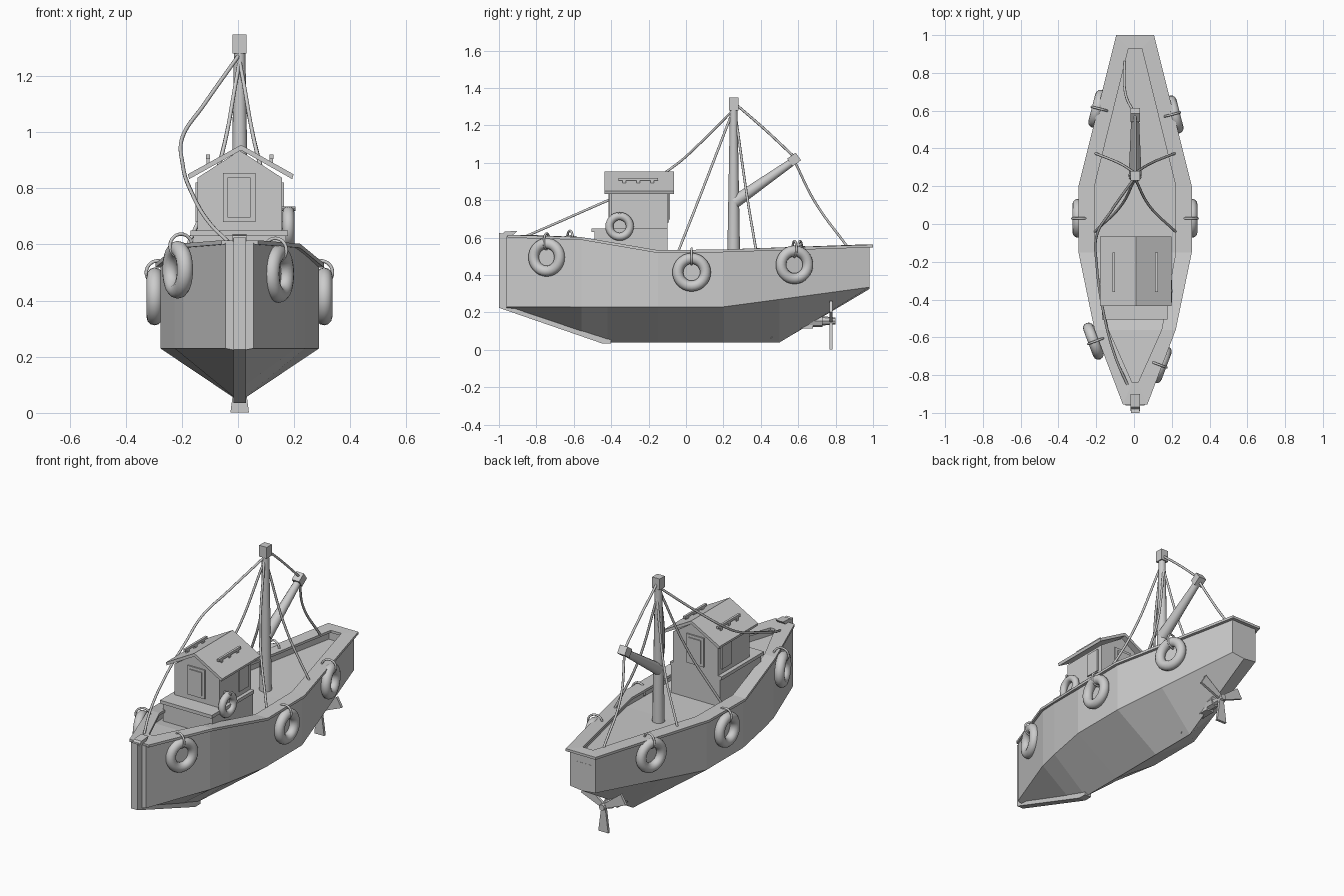
import bpy, math
from mathutils import Vector

if "Cube" in bpy.data.objects:
    bpy.data.objects.remove(bpy.data.objects["Cube"])

CX = 0.006  # hull centre line


def mesh_obj(name, verts, faces):
    me = bpy.data.meshes.new(name)
    me.from_pydata(verts, [], faces)
    ob = bpy.data.objects.new(name, me)
    bpy.context.collection.objects.link(ob)
    bpy.context.view_layer.objects.active = ob
    bpy.ops.object.select_all(action='DESELECT')
    ob.select_set(True)
    bpy.ops.object.mode_set(mode='EDIT')
    bpy.ops.mesh.select_all(action='SELECT')
    bpy.ops.mesh.normals_make_consistent(inside=False)
    bpy.ops.object.mode_set(mode='OBJECT')
    return ob


def box(name, x, y, z):
    v = [(a + CX, b, c) for a in x for b in y for c in z]
    return mesh_obj(name, v, [(0, 1, 3, 2), (4, 5, 7, 6), (0, 1, 5, 4),
                              (2, 3, 7, 6), (0, 2, 6, 4), (1, 3, 7, 5)])


def prism(name, pts, lo, hi, axis):
    """Extrude a 2D profile along x (pts are y,z) or y (pts are x,z)."""
    n = len(pts)
    v = [(d + CX, a, b) if axis == 'x' else (a + CX, d, b) for d in (lo, hi) for a, b in pts]
    f = [(i, (i + 1) % n, n + (i + 1) % n, n + i) for i in range(n)]
    return mesh_obj(name, v, f + [tuple(range(n)), tuple(range(n, 2 * n))])


def cone(name, p, q, r1, r2, n=12):
    p, q = Vector(p), Vector(q)
    bpy.ops.mesh.primitive_cone_add(vertices=n, radius1=r1, radius2=r2, depth=(q - p).length,
                                    location=(p + q) / 2,
                                    rotation=(q - p).to_track_quat('Z', 'Y').to_euler())
    ob = bpy.context.object
    ob.name = name
    bpy.ops.object.shade_smooth_by_angle()
    return ob


def torus(name, loc, rot, R, r, seg=28):
    bpy.ops.mesh.primitive_torus_add(major_radius=R, minor_radius=r, major_segments=seg,
                                     minor_segments=12, location=loc, rotation=rot)
    bpy.context.object.name = name
    bpy.ops.object.shade_smooth()


def rope(name, pts, r=0.007):
    cu = bpy.data.curves.new(name, 'CURVE')
    cu.dimensions = '3D'
    cu.bevel_depth, cu.bevel_resolution, cu.use_fill_caps = r, 2, True
    s = cu.splines.new('BEZIER')
    s.bezier_points.add(len(pts) - 1)
    for b, p in zip(s.bezier_points, pts):
        b.co = p
        b.handle_left_type = b.handle_right_type = 'AUTO'
    bpy.context.collection.objects.link(bpy.data.objects.new(name, cu))


# Hull: stations of (y, half width, rail z, chine z, keel z)
stations = [(-.96, .05, .605, .23, .22), (-.56, .2, .592, .23, .085), (-.42, .232, .57, .23, .04),
            (-.15, .283, .525, .23, .04), (.2, .283, .53, .23, .04),
            (.5, .207, .54, .27, .04), (.98, .085, .555, .335, .325)]
verts, faces = [], []
for y, w, r, c, k in stations:
    half = [(w, c), (w, r), (w - .03, r), (w - .03, r - .06)]
    loop = [(0, k)] + half + [(-a, b) for a, b in reversed(half)]
    verts += [(a + CX, y, b) for a, b in loop]
N = 9
for s in range(len(stations) - 1):
    for i in range(N):
        j = (i + 1) % N
        faces.append((s * N + i, s * N + j, s * N + N + j, s * N + N + i))
faces += [tuple(range(N)), tuple(range(len(verts) - N, len(verts)))]
mesh_obj("hull", verts, faces)
box("transom_board", (-.084, .084), (.95, .979), (.45, .555))
box("bow_filler", (-.05, .05), (-.96, -.9), (.5, .605))

# Rail cap: (outer x, outer y, inner x, inner y, z)
rail = [(.10, 1, .035, .93, .548), (.3, .2, .215, .2, .522), (.3, -.15, .215, -.15, .518),
        (.215, -.56, .14, -.56, .588), (.065, -.955, .015, -.84, .6)]
ring = rail + [(-a, b, -c, d, z) for a, b, c, d, z in reversed(rail)]
verts = []
for a, b, c, d, z in ring:
    verts += [(a + CX, b, z), (c + CX, d, z), (c + CX, d, z + .015), (a + CX, b, z + .015)]
n = len(ring)
faces = [(4 * i + k, 4 * i + (k + 1) % 4, 4 * ((i + 1) % n) + (k + 1) % 4, 4 * ((i + 1) % n) + k)
         for i in range(n) for k in range(4)]
mesh_obj("rail_cap", verts, faces)

# Stem and forward keel
prism("stem", [(-1, .625), (-1, .225), (-.45, .035), (-.4, .035), (-.4, .06), (-.94, .25), (-.94, .615)],
      -.022, .022, 'x')
prism("stem_head", [(-.99, .61), (-.97, .632), (-.9, .637), (-.93, .61)], -.025, .025, 'x')

# Wheelhouse
box("house_base", (-.165, .165), (-.49, -.1), (.45, .632))
box("house_base_cap", (-.175, .172), (-.505, -.1), (.63, .65))
prism("cabin", [(-.15, .65), (.15, .65), (.15, .838), (0, .935), (-.15, .838)], -.4, -.1, 'y')
prism("roof", [(-.185, .85), (.005, .955), (.192, .85), (.187, .833), (.005, .936), (-.18, .833)],
      -.435, -.065, 'y')
for label, y, s in (("front", -.4, -1), ("back", -.1, 1)):
    box(label + "_door_frame", (-.06, .056), sorted((y, y + s * .008)), (.68, .855))
    box(label + "_door_panel", (-.043, .039), sorted((y, y + s * .014)), (.697, .838))
for s in (-1, 1):
    box("side_window_frame", sorted((s * .15, s * .158)), (-.22, -.13), (.68, .82))
    # Roof handrails
    x = s * .113
    box("roof_rail", (x - .007, x + .007), (-.36, -.15), (.905, .92))
    for y in (-.33, -.255, -.18):
        box("roof_rail_post", (x - .006, x + .006), (y - .01, y + .01), (.88, .908))
torus("life_ring", (.18, -.355, .66), (0, math.pi / 2, 0), .055, .021)
cone("life_ring_hook", (.15, -.355, .728), (.205, -.355, .728), .008, .008, 8)

# Mast and boom
cone("mast", (CX, .255, .46), (CX, .255, 1.3), .035, .02)
box("mast_head", (-.025, .025), (.23, .28), (1.28, 1.348))
cone("boom", (CX, .26, .79), (CX, .575, 1.01), .034, .02)
head = box("boom_head", (-.025, .025), (-.025, .025), (-.028, .028))
head.location, head.rotation_euler = (0, .578, 1.018), (-.95, 0, 0)

# Rigging
rope("fore_stay", [(0, .24, 1.27), (-.12, .07, 1.1), (-.197, -.06, .985), (-.197, -.22, .885),
                   (-.165, -.45, .785), (-.1, -.7, .675), (-.035, -.85, .61)])
for s in (-1, 1):
    rope("forward_shroud", [(CX, .24, 1.25), (CX + s * .08, .09, .86), (CX + s * .213, -.04, .53)])
    rope("aft_shroud", [(CX, .27, 1.22), (CX + s * .09, .325, .83), (CX + s * .213, .375, .53)])
rope("boom_lift", [(CX, .27, 1.31), (CX, .42, 1.18), (CX, .57, 1.04)])
rope("boom_sheet", [(CX, .58, 1.01), (-.045, .69, .79), (-.05, .86, .555)])

# Hanging fenders: (x, y, z, yaw)
for x, y, z, yaw in ((.145, -.745, .495, -.36), (-.215, -.62, .51, .36), (.307, .03, .415, 0),
                     (-.297, .03, .415, 0), (.215, .58, .455, .25), (-.195, .61, .455, -.25)):
    torus("fender", (x, y, z), (0, math.pi / 2, yaw), .074, .029)
    torus("fender_loop", (x - math.copysign(.012, x), y, z + .085), (math.pi / 2, 0, yaw), .042, .006)

# Propeller, skeg and shaft
prism("skeg", [(.45, .06), (.5, .115), (.68, .115), (.68, .195), (.62, .195), (.55, .14)], -.025, .025, 'x')
cone("propeller_shaft", (CX, .66, .155), (CX, .73, .155), .034, .034, 8)
cone("propeller_hub", (CX, .72, .155), (CX, .8, .155), .026, .018, 8)
for a in (-90, 30, 150):
    d = Vector((math.cos(math.radians(a)), math.sin(math.radians(a))))
    t = Vector((-d.y, d.x))
    c = Vector((0, .155))
    pts = [c + d * u + t * v for u, v in ((.01, -.014), (.153, -.033), (.153, .033), (.01, .014))]
    prism("propeller_blade", [tuple(p) for p in pts], .768, .784, 'y')
